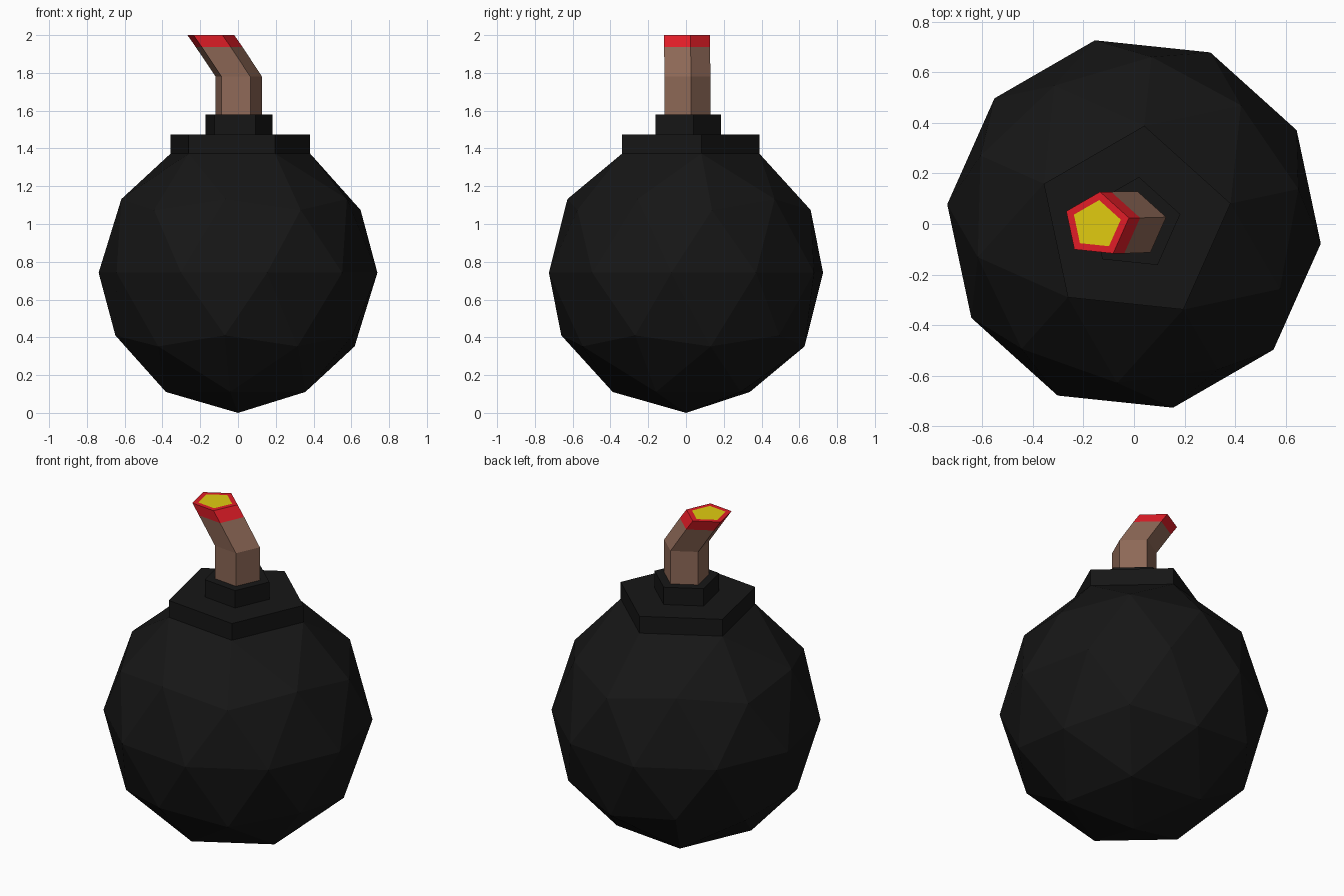
import bpy, bmesh
from math import cos, sin, radians
from mathutils import Matrix

if "Cube" in bpy.data.objects:
    bpy.data.objects.remove(bpy.data.objects["Cube"])

R = 0.742               # body radius
TWIST = radians(12)     # heading of the five-sided cross-sections


def material(name, rgb):
    m = bpy.data.materials.new(name)
    m.diffuse_color = (*rgb, 1)
    m.use_nodes = True
    m.node_tree.nodes["Principled BSDF"].inputs["Base Color"].default_value = m.diffuse_color
    return m


def finish(name, bm, mat):
    mesh = bpy.data.meshes.new(name)
    bm.to_mesh(mesh)
    bm.free()
    mesh.materials.append(mat)
    obj = bpy.data.objects.new(name, mesh)
    bpy.context.collection.objects.link(obj)
    return obj


def loft(name, rings, mat, cap=False):
    """Skin pentagon rings given as (radius, x, y, z)."""
    bm = bmesh.new()
    loops = []
    for r, x, y, z in rings:
        angles = [TWIST + radians(72 * i) for i in range(5)]
        loops.append([bm.verts.new((x + r * cos(a), y + r * sin(a), z)) for a in angles])
    for lo, hi in zip(loops, loops[1:]):
        for i in range(5):
            j = (i + 1) % 5
            bm.faces.new((lo[i], lo[j], hi[j], hi[i]))
    if cap:
        bm.faces.new(loops[-1])
    return finish(name, bm, mat)


black = material("black", (0.008, 0.008, 0.008))
brown = material("brown", (0.27, 0.14, 0.095))
red = material("red", (0.75, 0.012, 0.02))
yellow = material("yellow", (0.75, 0.6, 0.005))

# Faceted ball, open where the neck starts
bm = bmesh.new()
bmesh.ops.create_icosphere(
    bm, subdivisions=2, radius=R,
    matrix=Matrix.Translation((0, 0, R)) @ Matrix.Rotation(TWIST, 4, 'Z'))
top = max(bm.verts, key=lambda v: v.co.z)
bmesh.ops.delete(bm, geom=[top], context='VERTS')
neck_z = max(v.co.z for v in bm.verts)
neck_r = max(v.co.xy.length for v in bm.verts if v.co.z > neck_z - 0.01)
finish("body", bm, black)

# Stepped neck
loft("neck", [(neck_r, 0, 0, neck_z), (neck_r, 0, 0, 1.475),
              (0.187, 0, 0, 1.475), (0.187, 0, 0, 1.58),
              (0.13, 0, 0, 1.58)], black)

# Bent fuse, burning band and glowing tip
band = (0.131, -0.104, -0.003, 1.937)
rim = (0.131, -0.148, -0.003, 2.0)
tip = (0.098, -0.148, -0.003, 2.0)
loft("fuse", [(0.13, 0, 0, 1.58), (0.13, 0, 0, 1.78), band], brown)
loft("fuse_band", [band, rim, tip], red)
loft("fuse_tip", [tip], yellow, cap=True)
